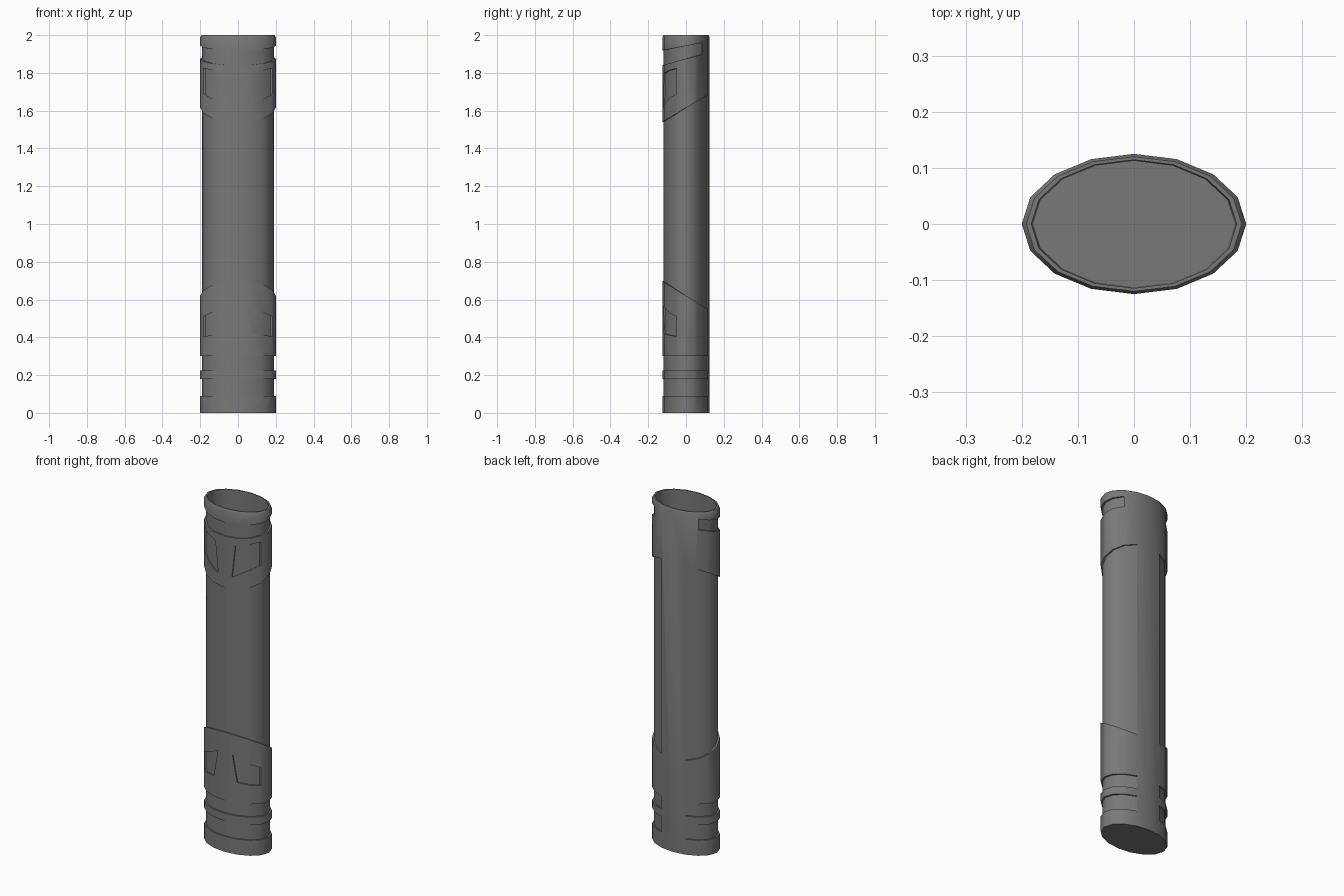
import bpy, bmesh, math

old = bpy.data.objects.get("Cube")
if old:
    bpy.data.objects.remove(old, do_unlink=True)

SIDES, RX, RY = 16, 0.2, 0.125
GROOVE = 0.95    # depth of recesses as a share of the outer radius

grey = bpy.data.materials.new("dark grey")
grey.use_nodes = True
grey.diffuse_color = (0.19, 0.19, 0.19, 1)
grey.node_tree.nodes["Principled BSDF"].inputs["Base Color"].default_value = grey.diffuse_color


def rim_point(k, scale):
    """Corner k of the oval, counted from the front centre."""
    a = 2 * math.pi * k / SIDES
    return RX * scale * math.sin(a), -RY * scale * math.cos(a)


def make_object(name, bm):
    bmesh.ops.recalc_face_normals(bm, faces=bm.faces)
    mesh = bpy.data.meshes.new(name)
    bm.to_mesh(mesh)
    bm.free()
    mesh.materials.append(grey)
    obj = bpy.data.objects.new(name, mesh)
    bpy.context.collection.objects.link(obj)
    return obj


def oval_lathe(name, profile):
    """Closed solid from (scale, height) rings."""
    bm = bmesh.new()
    rings = [[bm.verts.new((*rim_point(k, s), z)) for k in range(SIDES)] for s, z in profile]
    for low, high in zip(rings, rings[1:]):
        for k in range(SIDES):
            n = (k + 1) % SIDES
            bm.faces.new((low[k], low[n], high[n], high[k]))
    bm.faces.new(rings[0])
    bm.faces.new(rings[-1])
    return make_object(name, bm)


def groove_cutter(name, reach, low, high):
    """Wrap-around recess; low and high are (height, slope along y)."""
    bm = bmesh.new()
    sections = []
    for k in range(-reach, reach + 1):
        y_rim = rim_point(k, 1)[1]
        heights = [h + slope * y_rim for h, slope in (low, high)]
        corners = ((GROOVE, 0), (1.2, 0), (1.2, 1), (GROOVE, 1))
        sections.append([bm.verts.new((*rim_point(k, s), heights[i])) for s, i in corners])
    for a, b in zip(sections, sections[1:]):
        for i in range(4):
            j = (i + 1) % 4
            bm.faces.new((a[i], a[j], b[j], b[i]))
    bm.faces.new(sections[0])
    bm.faces.new(sections[-1])
    # split twisted quads so each cutter stays a clean solid
    bmesh.ops.triangulate(bm, faces=bm.faces)
    return make_object(name, bm)


def window_cutter(name, outline, side):
    """Recess with a slanted outline, bottoming out on the groove depth."""
    bm = bmesh.new()
    face = bm.faces.new([bm.verts.new((side * x, -0.2, z)) for x, z in outline])
    new = bmesh.ops.extrude_face_region(bm, geom=[face])["geom"]
    back = rim_point(3, 1)[1]
    for v in new:
        if isinstance(v, bmesh.types.BMVert):
            v.co.y = back
    return make_object(name, bm)


def cut(target, cutter, operation="DIFFERENCE"):
    mod = target.modifiers.new("cut", "BOOLEAN")
    mod.operation, mod.solver, mod.object = operation, "EXACT", cutter
    bpy.ops.object.select_all(action="DESELECT")
    bpy.context.view_layer.objects.active = target
    target.select_set(True)
    bpy.ops.object.modifier_apply(modifier=mod.name)
    bpy.data.objects.remove(cutter, do_unlink=True)


# hollow oval casing with a softened rim and a closed base
casing = oval_lathe("tube_casing", [(1, 0), (1, 1.99), (0.96, 2.0), (0.915, 2.0), (0.9, 0.03)])

# grooves, interrupted at the back by the raised spine
for args in (
    ("collar_groove", 6, (1.875, 0.28), (1.943, 0.19)),
    ("grip_recess", 7, (0.62, -0.62), (1.615, 0.6)),
    ("upper_base_groove", 7, (0.225, 0), (0.3, 0)),
    ("lower_base_groove", 7, (0.09, 0), (0.18, 0)),
):
    cut(casing, groove_cutter(*args))

# slanted windows in the upper and lower bands
upper = [(0.044, 1.61), (0.183, 1.69), (0.183, 1.825), (0.064, 1.795)]
lower = [(0.075, 0.42), (0.183, 0.405), (0.183, 0.51), (0.047, 0.575)]
for outline in (upper, lower):
    for side in (1, -1):
        pocket = window_cutter("window", outline, side)
        # keep the core intact behind the window
        cut(pocket, oval_lathe("core", [(GROOVE, -0.1), (GROOVE, 2.1)]))
        cut(casing, pocket)

bpy.ops.object.select_all(action="DESELECT")
bpy.context.view_layer.objects.active = casing
casing.select_set(True)
bpy.ops.object.shade_smooth_by_angle(angle=math.radians(40))
